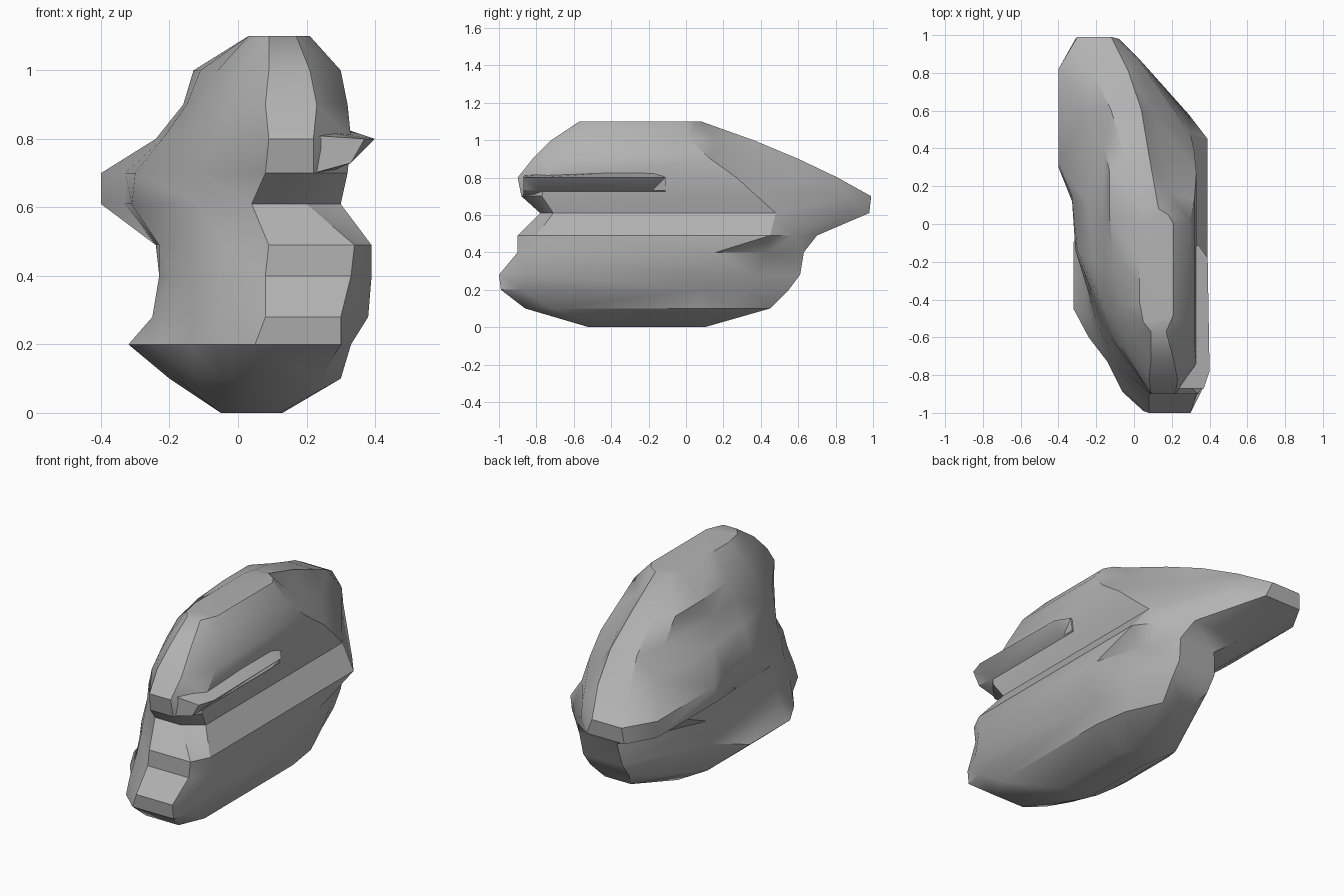
import bpy
import bmesh

default_cube = bpy.data.objects.get("Cube")
if default_cube:
    bpy.data.objects.remove(default_cube, do_unlink=True)

# One plain stone colour
stone = bpy.data.materials.new("stone_grey")
stone.use_nodes = True
colour = (0.45, 0.45, 0.45, 1)
stone.diffuse_color = colour
stone.node_tree.nodes["Principled BSDF"].inputs["Base Color"].default_value = colour


def layer(z, front, right, cheek, back, left, flank):
    """Outline of one rock layer.
    front, back: (y, low x, high x); right, left: (x, low y, high y);
    cheek: corner between the right side and the back;
    flank: corners from the left side round to the front."""
    front_y, front_low, front_high = front
    right_x, right_low, right_high = right
    back_y, back_low, back_high = back
    left_x, left_low, left_high = left
    outline = [
        (front_low, front_y), (front_high, front_y),
        (right_x, right_low), (right_x, right_high), cheek,
        (back_high, back_y), (back_low, back_y),
        (left_x, left_high), (left_x, left_low), *flank,
    ]
    return [(x, y, z) for x, y in outline]


def loft(name, rings, angle):
    """Skin a stack of matching rings and close both ends."""
    bm = bmesh.new()
    loops = [[bm.verts.new(point) for point in ring] for ring in rings]
    count = len(loops[0])
    for lower, upper in zip(loops, loops[1:]):
        for i in range(count):
            j = (i + 1) % count
            bm.faces.new((lower[i], lower[j], upper[j], upper[i]))
    bm.faces.new(loops[0][::-1])
    bm.faces.new(loops[-1])
    bmesh.ops.triangulate(bm, faces=bm.faces[:], quad_method="SHORT_EDGE")
    bmesh.ops.recalc_face_normals(bm, faces=bm.faces[:])
    mesh = bpy.data.meshes.new(name)
    bm.to_mesh(mesh)
    bm.free()
    mesh.materials.append(stone)
    rock = bpy.data.objects.new(name, mesh)
    bpy.context.collection.objects.link(rock)
    bpy.ops.object.select_all(action="DESELECT")
    rock.select_set(True)
    bpy.context.view_layer.objects.active = rock
    bpy.ops.object.shade_smooth_by_angle(angle=angle)
    return rock


# Heavy base of the boulder
base = [
    layer(0, front=(-.52, 0, .12), right=(.13, -.45, 0), cheek=(.12, .06),
          back=(.1, -.02, .08), left=(-.05, -.25, 0),
          flank=[(-.05, -.32), (-.05, -.4), (-.03, -.47)]),
    layer(.1, front=(-.86, .04, .24), right=(.3, -.72, .05), cheek=(.27, .25),
          back=(.45, .02, .18), left=(-.2, -.4, .1),
          flank=[(-.18, -.52), (-.12, -.66), (-.05, -.78)]),
    layer(.2, front=(-.99, .05, .3), right=(.33, -.88, .08), cheek=(.29, .32),
          back=(.55, -.04, .2), left=(-.32, -.45, -.1),
          flank=[(-.24, -.6), (-.14, -.73), (-.06, -.89)]),
    layer(.28, front=(-1, .08, .3), right=(.38, -.84, .06), cheek=(.3, .36),
          back=(.61, -.04, .2), left=(-.25, -.45, .15),
          flank=[(-.21, -.58), (-.13, -.72), (-.06, -.86)]),
    layer(.4, front=(-.9, .08, .33), right=(.39, -.8, .16), cheek=(.3, .43),
          back=(.63, -.02, .21), left=(-.23, -.42, .15),
          flank=[(-.2, -.52), (-.14, -.66), (-.05, -.81)]),
    layer(.49, front=(-.9, .09, .34), right=(.39, -.8, .45), cheek=(.29, .58),
          back=(.7, -.14, .17), left=(-.24, -.1, .35),
          flank=[(-.23, -.4), (-.14, -.64), (-.04, -.79)]),
]

# Groove, with the beak jutting out at the back
groove = [
    layer(.61, front=(-.78, .04, .2), right=(.3, -.71, .48), cheek=(.04, .86),
          back=(.98, -.31, -.08), left=(-.4, .3, .82),
          flank=[(-.33, .15), (-.31, -.14), (-.12, -.62)]),
    layer(.7, front=(-.88, .08, .22), right=(.32, -.77, .38), cheek=(.03, .86),
          back=(.99, -.3, -.12), left=(-.4, .32, .82),
          flank=[(-.33, .15), (-.3, -.14), (-.11, -.62)]),
]

# Crown of the boulder
crown = [
    layer(.8, front=(-.9, .09, .22), right=(.33, -.75, .27), cheek=(.11, .58),
          back=(.81, -.22, -.03), left=(-.24, .1, .6),
          flank=[(-.22, -.18), (-.17, -.42), (-.07, -.65)]),
    layer(.9, front=(-.82, .08, .23), right=(.32, -.65, .13), cheek=(.15, .37),
          back=(.6, -.12, .04), left=(-.16, 0, .42),
          flank=[(-.15, -.22), (-.1, -.48), (-.02, -.66)]),
    layer(1, front=(-.72, .09, .21), right=(.3, -.55, .02), cheek=(.18, .16),
          back=(.36, -.05, .08), left=(-.13, .05, .28),
          flank=[(-.11, -.2), (-.06, -.44), (.01, -.6)]),
    layer(1.1, front=(-.57, .09, .17), right=(.21, -.48, 0), cheek=(.18, .05),
          back=(.08, .05, .13), left=(.03, -.2, 0),
          flank=[(.03, -.3), (.03, -.42), (.05, -.52)]),
]
loft("boulder", base + groove + crown, angle=.6)


# Overhanging side ledge
def ledge_section(y, reach, inner, crest):
    return [(inner, y, .7), (.33, y, .73), (reach, y, .8), (inner, y, crest)]


loft("side_ledge", [
    ledge_section(-.87, .37, .22, .81),
    ledge_section(-.78, .4, .26, .82),
    ledge_section(-.18, .39, .28, .84),
    ledge_section(-.11, .34, .28, .76),
], angle=.5)
